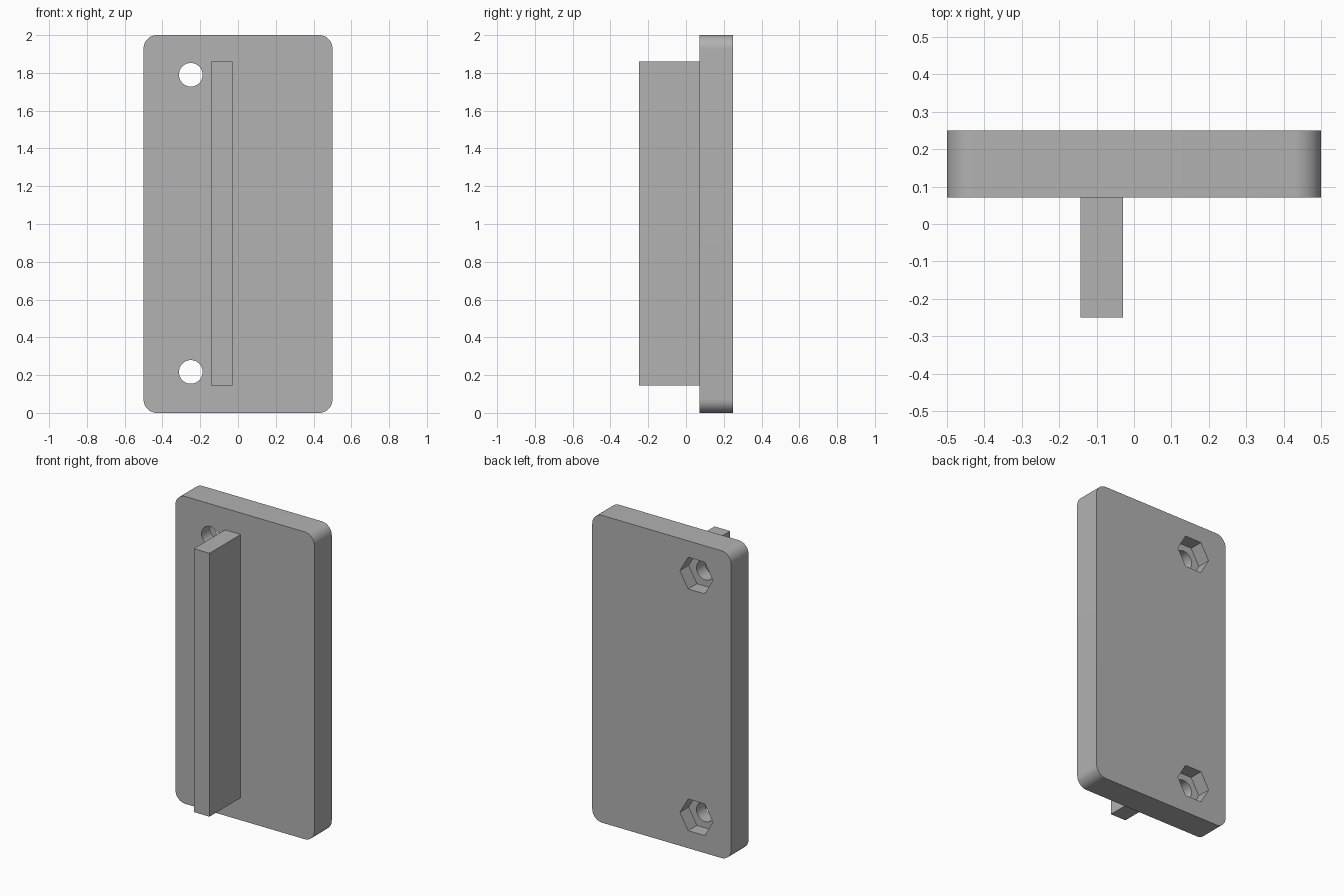
import bpy
import math

if "Cube" in bpy.data.objects:
    bpy.data.objects.remove(bpy.data.objects["Cube"], do_unlink=True)

FRONT, BACK = 0.071, 0.25          # plate faces along y
HOLE_X, HOLE_Z = -0.25, (0.217, 1.79)
POCKET_DEPTH = 0.09

grey = bpy.data.materials.new("grey plastic")
grey.use_nodes = True
colour = (0.445, 0.445, 0.445, 1)
grey.diffuse_color = colour
grey.node_tree.nodes["Principled BSDF"].inputs["Base Color"].default_value = colour


def box(name, low, high):
    """Box between two opposite corners."""
    centre = [(a + b) / 2 for a, b in zip(low, high)]
    bpy.ops.mesh.primitive_cube_add(size=1, location=centre)
    obj = bpy.context.object
    obj.name = name
    obj.scale = [b - a for a, b in zip(low, high)]
    bpy.ops.object.transform_apply(location=True, rotation=False, scale=True)
    obj.data.materials.append(grey)
    return obj


def cut(target, sides, radius, y0, y1, z):
    """Drill a prism through the target along y."""
    bpy.ops.mesh.primitive_cylinder_add(
        vertices=sides, radius=radius, depth=y1 - y0,
        location=(HOLE_X, (y0 + y1) / 2, z), rotation=(math.pi / 2, 0, 0))
    cutter = bpy.context.object
    # Turn the prism so that two corners point along x
    cutter.rotation_euler = (math.pi / 2, math.pi / 2, 0)
    cutter.hide_render = True
    cutter.data.materials.append(grey)
    mod = target.modifiers.new("cut", "BOOLEAN")
    mod.operation, mod.solver, mod.object = "DIFFERENCE", "EXACT", cutter
    bpy.context.view_layer.objects.active = target
    bpy.ops.object.modifier_apply(modifier=mod.name)
    bpy.data.objects.remove(cutter, do_unlink=True)


# Back plate with its four corners rounded
plate = box("back_plate", (-0.5, FRONT, 0), (0.5, BACK, 2))
weights = plate.data.attributes.new("bevel_weight_edge", "FLOAT", "EDGE")
for edge in plate.data.edges:
    a, b = (plate.data.vertices[i].co for i in edge.vertices)
    weights.data[edge.index].value = float(abs(a.y - b.y) > 0.1)
bevel = plate.modifiers.new("round corners", "BEVEL")
bevel.limit_method, bevel.width, bevel.segments = "WEIGHT", 0.071, 12
bpy.ops.object.modifier_apply(modifier=bevel.name)

# Screw holes with hexagonal nut pockets in the back
for z in HOLE_Z:
    cut(plate, 48, 0.0625, FRONT - 0.1, BACK + 0.1, z)
    cut(plate, 6, 0.119, BACK - POCKET_DEPTH, BACK + 0.1, z)

bpy.ops.object.select_all(action="DESELECT")
plate.select_set(True)
bpy.context.view_layer.objects.active = plate
bpy.ops.object.shade_smooth_by_angle(angle=math.radians(30))

# Upright rib on the front
box("front_rib", (-0.143, -0.25, 0.146), (-0.03, FRONT, 1.86))
